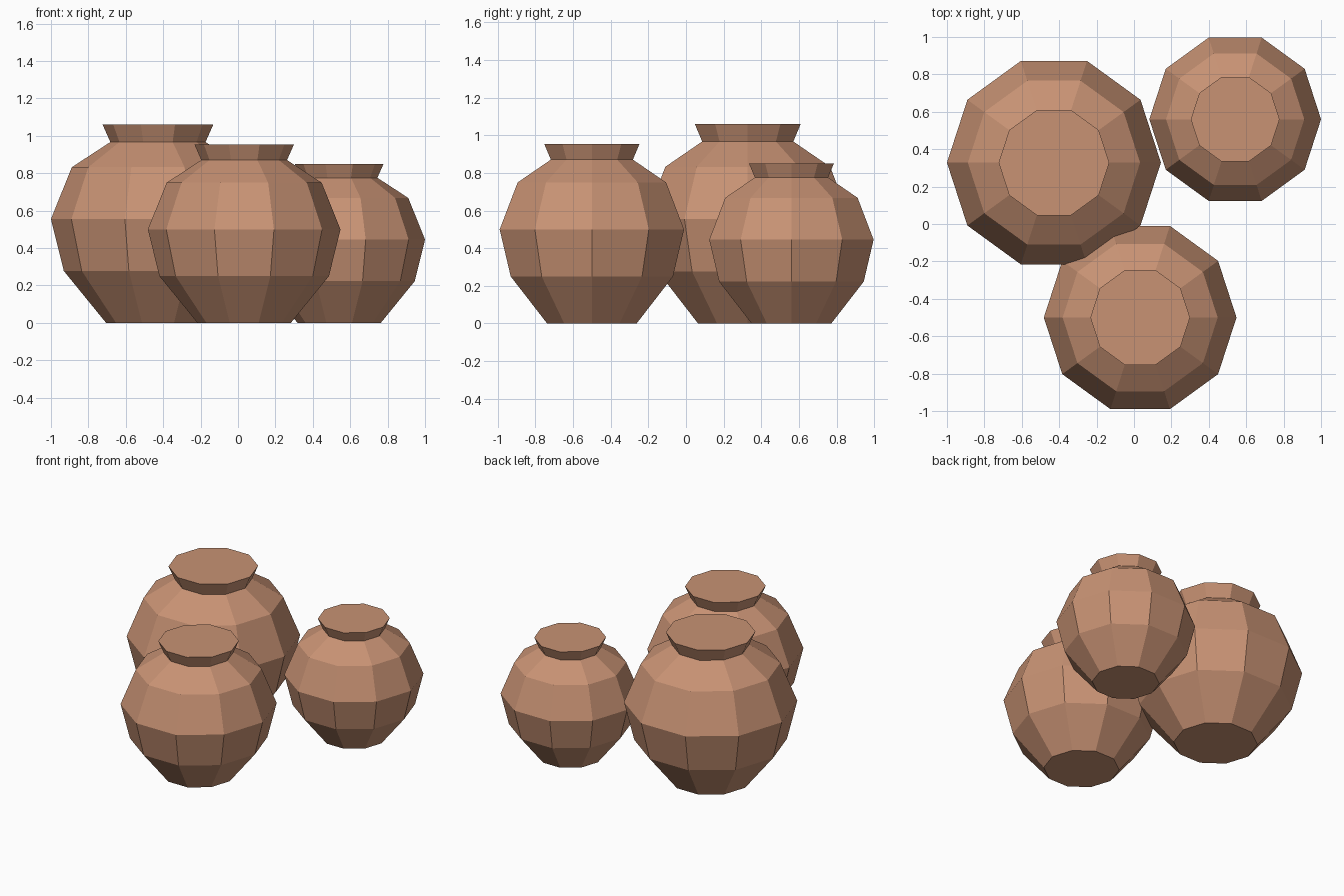
import bpy
import bmesh
from math import cos, sin, tau

if "Cube" in bpy.data.objects:
    bpy.data.objects.remove(bpy.data.objects["Cube"], do_unlink=True)

clay = bpy.data.materials.new("terracotta clay")
clay.use_nodes = True
clay.diffuse_color = (0.58, 0.29, 0.175, 1)
clay.node_tree.nodes["Principled BSDF"].inputs["Base Color"].default_value = clay.diffuse_color

SIDES = 10
# radius and height of each ring, relative to the belly radius
PROFILE = [(0.485, 0), (0.88, 0.485), (1, 0.97), (0.805, 1.455), (0.445, 1.69), (0.517, 1.853)]


def make_pot(name, x, y, belly):
    bm = bmesh.new()
    rings = []
    for r, z in PROFILE:
        rings.append([bm.verts.new((belly * r * cos(tau * i / SIDES),
                                    belly * r * sin(tau * i / SIDES),
                                    belly * z)) for i in range(SIDES)])
    # walls
    for low, high in zip(rings, rings[1:]):
        for i in range(SIDES):
            j = (i + 1) % SIDES
            bm.faces.new((low[i], low[j], high[j], high[i]))
    # flat base and closed mouth
    bm.faces.new(rings[0][::-1])
    bm.faces.new(rings[-1])
    mesh = bpy.data.meshes.new(name)
    bm.to_mesh(mesh)
    bm.free()
    mesh.materials.append(clay)
    pot = bpy.data.objects.new(name, mesh)
    pot.location = (x, y, 0)
    bpy.context.collection.objects.link(pot)


make_pot("large_pot", -0.428, 0.328, 0.572)
make_pot("medium_pot", 0.033, -0.5, 0.515)
make_pot("small_pot", 0.541, 0.56, 0.459)
